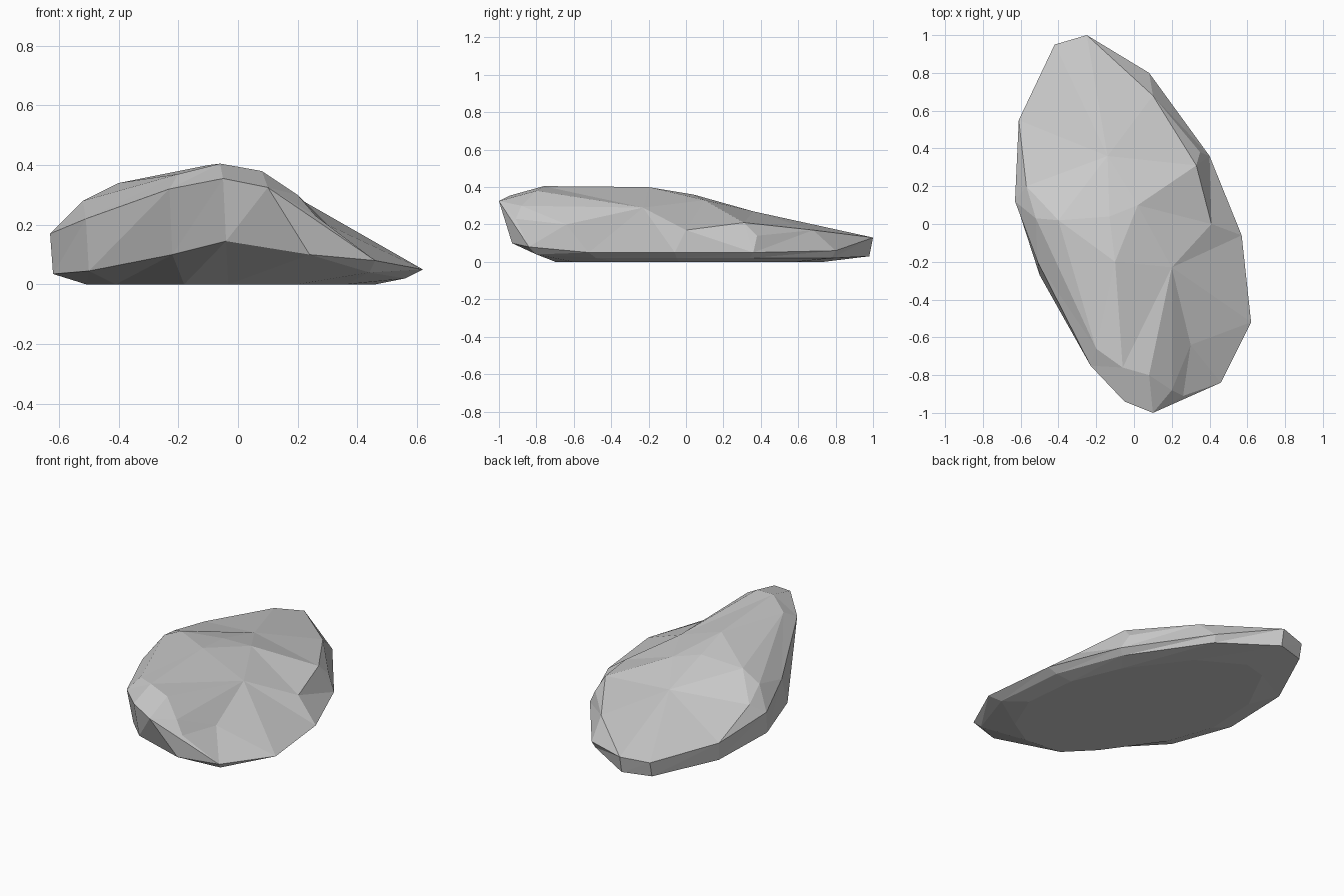
import bpy
import bmesh
from mathutils import Vector
from mathutils.geometry import delaunay_2d_cdt

cube = bpy.data.objects.get("Cube")
if cube:
    bpy.data.objects.remove(cube, do_unlink=True)

# Stone colour
stone = bpy.data.materials.new("stone_grey")
stone.use_nodes = True
stone_colour = (0.6, 0.6, 0.6, 1)
stone.diffuse_color = stone_colour
stone.node_tree.nodes["Principled BSDF"].inputs["Base Color"].default_value = stone_colour

# Outer rim of the upper surface, starting at the low back tip
rim = [(-.25, 1, .13), (-.42, .95, .12), (-.61, .55, .14), (-.63, .12, .17),
       (-.51, -.2, .22), (-.23, -.75, .32), (-.05, -.94, .355), (.1, -1, .325),
       (.46, -.84, .08), (.62, -.52, .05), (.57, -.06, .05), (.4, .36, .05),
       (.08, .8, .06)]

# Lower edge of the side band, one point under each rim point
under_rim = [(-.25, .98, .03), (-.42, .93, .03), (-.6, .54, .03), (-.62, .1, .035),
             (-.5, -.27, .045), (-.22, -.7, .1), (-.04, -.9, .145), (.24, -.93, .1),
             (.44, -.8, .04), (.56, -.48, .02), (.52, -.05, .02), (.37, .34, .02),
             (.07, .78, .02)]

# Corners of the facets on top, grouped by area
peaks = {
    "front_brow": (-.06, -.76, .405),
    "front_left_brow": (.08, -.8, .38),
    "front_right_brow": (-.2, -.66, .37),
    "nose_top": (.2, -.88, .3),
    "nose_side": (.26, -.91, .23),
    "hollow": (.3, -.64, .2),
    "crest_left": (.2, -.23, .29),
    "crest": (-.1, -.2, .4),
    "crest_back": (-.13, .04, .36),
    "crest_back_left": (.02, .1, .33),
    "right_shoulder": (-.4, .02, .34),
    "right_corner": (-.52, .03, .28),
    "right_cheek": (-.57, .2, .23),
    "back_slope": (-.14, .36, .27),
    "left_shoulder": (.41, 0, .17),
    "left_corner": (.33, .31, .21),
    "left_cheek": (.35, .38, .14),
    "tail": (.1, .68, .17),
}

# Creases that must stay as edges between facets
creases = [("nose_top", "crest_left"), ("crest_left", "hollow"),
           ("front_right_brow", "right_corner"), ("front_brow", "crest"),
           ("nose_top", "hollow"), ("crest_left", "crest_back_left"),
           ("crest_back_left", "left_corner"), ("left_corner", "tail"),
           ("right_shoulder", "crest_back"), ("crest_left", "left_shoulder")]


def ground_point(point):
    """Pull an edge point inward to the flat base."""
    x, y, z = point
    return (x * .82, y * .75, 0)


def build_boulder():
    bm = bmesh.new()
    count = len(rim)
    names = list(peaks)
    top_points = rim + list(peaks.values())
    top = [bm.verts.new(p) for p in top_points]

    # Faceted top
    edges = [(count + names.index(a), count + names.index(b)) for a, b in creases]
    flat = [Vector(p[:2]) for p in top_points]
    result = delaunay_2d_cdt(flat, edges, [list(range(count))], 1, 1e-5)
    triangles, sources = result[2], result[3]
    for tri in triangles:
        bm.faces.new([top[sources[i][0]] for i in tri])

    # Side band and sloping underside
    lower = [bm.verts.new(p) for p in under_rim]
    base = [bm.verts.new(ground_point(p)) for p in under_rim]
    for upper_ring, lower_ring in ((top[:count], lower), (lower, base)):
        for i in range(count):
            j = (i + 1) % count
            bm.faces.new((upper_ring[i], upper_ring[j], lower_ring[i]))
            bm.faces.new((upper_ring[j], lower_ring[j], lower_ring[i]))

    # Flat base
    bm.faces.new(base)

    bmesh.ops.recalc_face_normals(bm, faces=bm.faces)
    mesh = bpy.data.meshes.new("boulder")
    bm.to_mesh(mesh)
    bm.free()
    mesh.materials.append(stone)
    boulder = bpy.data.objects.new("boulder", mesh)
    bpy.context.collection.objects.link(boulder)
    return boulder


build_boulder()
